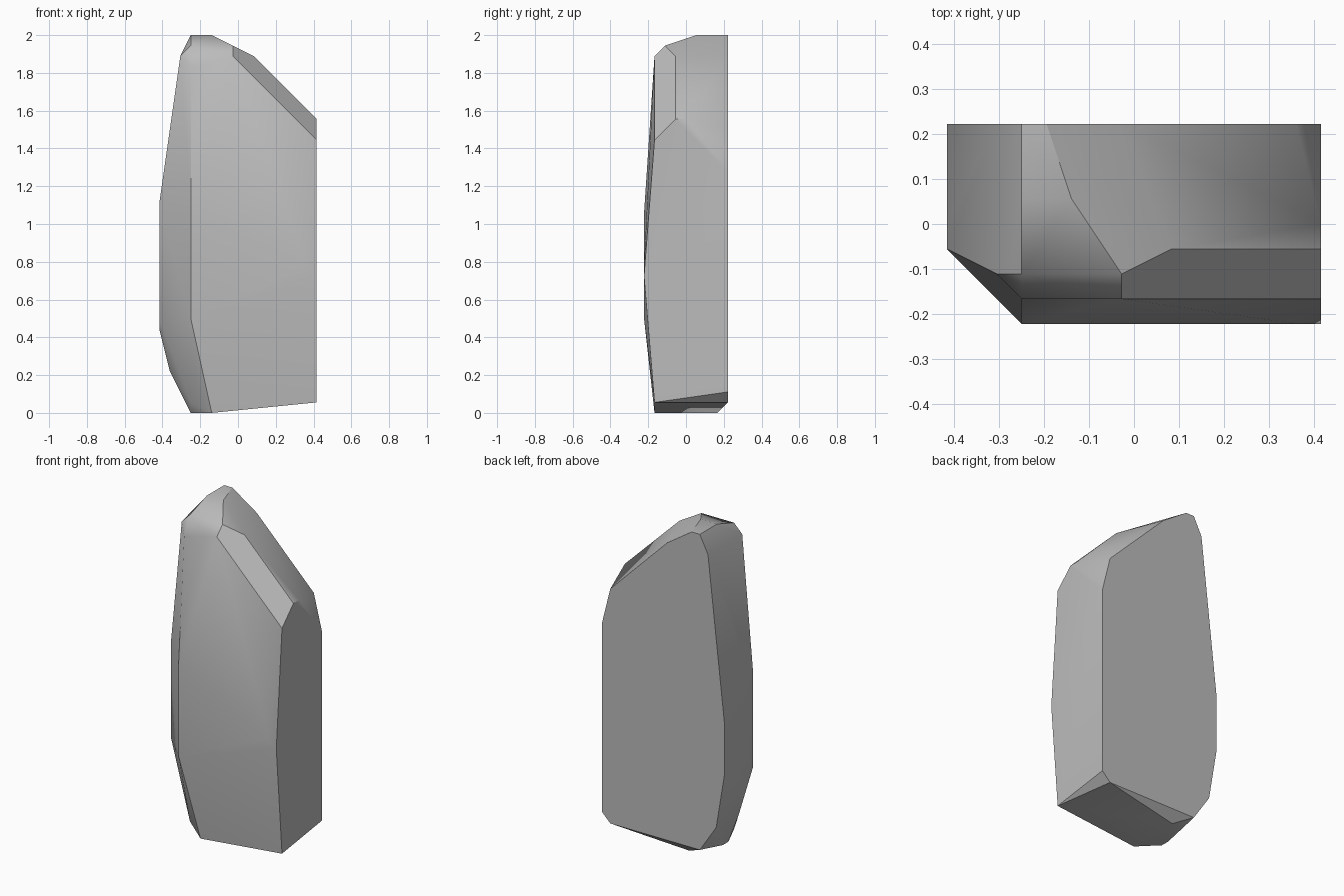
import bpy
import bmesh
import math

old_cube = bpy.data.objects.get("Cube")
if old_cube:
    bpy.data.objects.remove(old_cube, do_unlink=True)

# The boulder is chiselled on a regular lattice: cells wide, deep and high
WIDTH, DEPTH, HEIGHT = 15, 8, 36
CELL = 2 / HEIGHT


def stone_material(name, colour):
    material = bpy.data.materials.new(name)
    material.use_nodes = True
    material.diffuse_color = colour
    shader = material.node_tree.nodes["Principled BSDF"]
    shader.inputs["Base Color"].default_value = colour
    shader.inputs["Roughness"].default_value = 0.9
    return material


def lattice_point(across, depth, up):
    """Turn lattice steps into a position centred on the origin."""
    return (
        (across - WIDTH / 2) * CELL,
        (depth - DEPTH / 2) * CELL,
        up * CELL,
    )


# Corners of each vertical slice (across, up), keyed by depth from the front
slices = {
    # bulging front face
    0: [(3, 9), (3, 19), (14, 14), (15, 13)],
    # front rim, above and below the bulge
    1: [(3, 33), (7, 34), (15, 26), (15, 1), (5, 0)],
    # chamfered crown and foot
    2: [(2, 34), (3, 35), (7, 35), (3, 1)],
    # left flank and sloping shoulder
    3: [(0, 20), (0, 9), (9, 34), (15, 28), (3, 0)],
    4: [(0, 20), (0, 8), (1, 4), (15, 28), (3, 0)],
    # summit ridge
    5: [(3, 36), (5, 36)],
    # rear of the foot
    7: [(5, 0)],
    # flat back face
    8: [(0, 16), (0, 10), (1, 4), (3, 1), (14, 1), (15, 2),
        (15, 23), (14, 27), (7, 34), (4, 36), (3, 36), (2, 34)],
}

# Wrap the slices in one convex stone skin
bm = bmesh.new()
for depth, corners in slices.items():
    for across, up in corners:
        bm.verts.new(lattice_point(across, depth, up))

hull = bmesh.ops.convex_hull(bm, input=bm.verts)
unused = set(hull["geom_interior"]) | set(hull["geom_unused"])
loose = [item for item in unused if isinstance(item, bmesh.types.BMVert)]
bmesh.ops.delete(bm, geom=loose, context="VERTS")

# Merge coplanar triangles into clean facets
bmesh.ops.dissolve_limit(
    bm, angle_limit=math.radians(1), verts=bm.verts, edges=bm.edges
)
bmesh.ops.recalc_face_normals(bm, faces=bm.faces)

mesh = bpy.data.meshes.new("boulder")
bm.to_mesh(mesh)
bm.free()

boulder = bpy.data.objects.new("boulder", mesh)
bpy.context.collection.objects.link(boulder)
mesh.materials.append(stone_material("grey stone", (0.5, 0.5, 0.5, 1)))

# Soft shading on shallow facets, crisp chiselled edges elsewhere
bpy.ops.object.select_all(action="DESELECT")
boulder.select_set(True)
bpy.context.view_layer.objects.active = boulder
bpy.ops.object.shade_smooth_by_angle(angle=math.radians(30))
